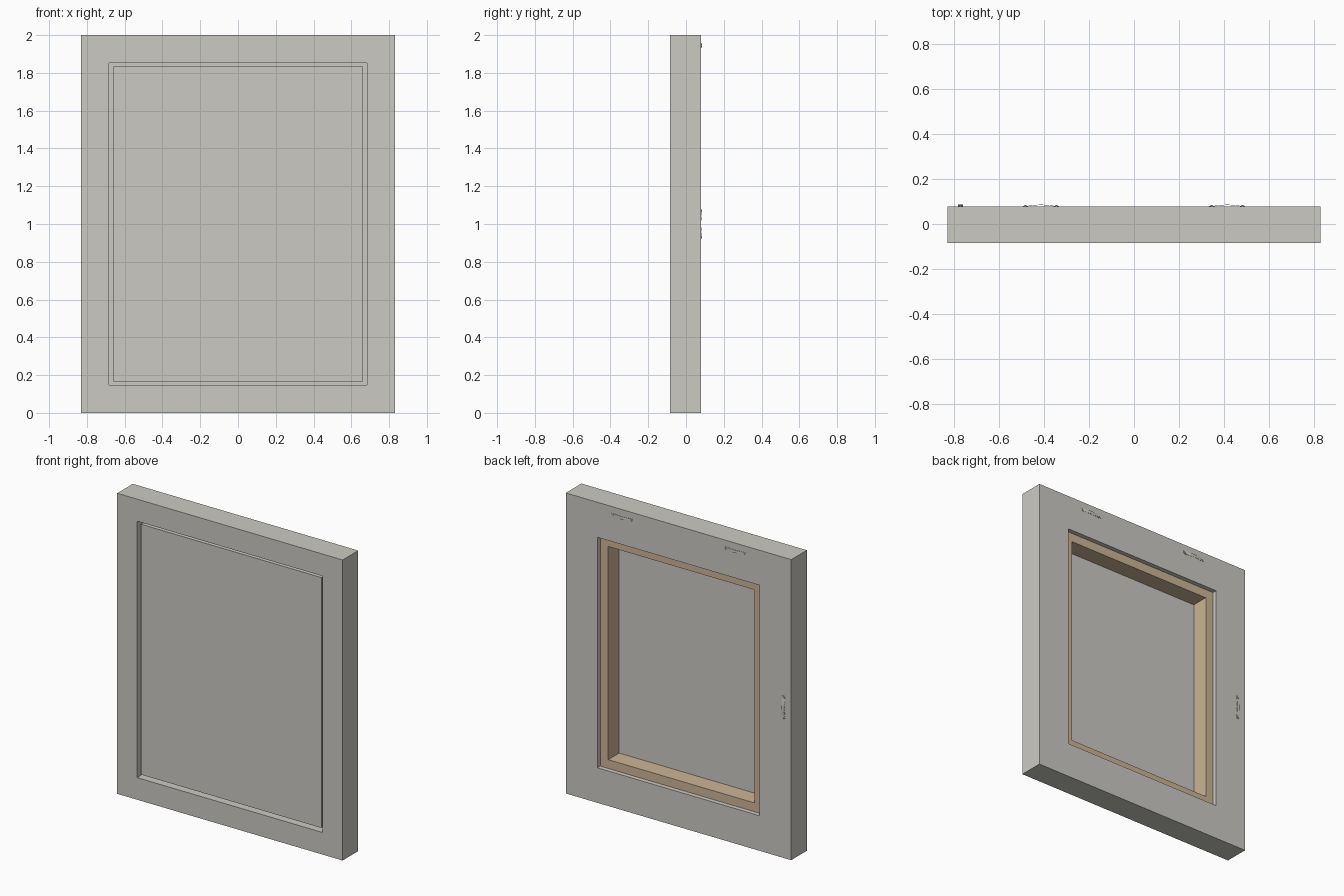
import bpy, bmesh, math
from mathutils import Matrix, Vector

if "Cube" in bpy.data.objects:
    bpy.data.objects.remove(bpy.data.objects["Cube"])

W, H = 0.83, 2.0            # half width and height of the frame
FRONT, BACK = -0.085, 0.079


def material(name, rgb):
    m = bpy.data.materials.new(name)
    m.diffuse_color = (*rgb, 1)
    m.use_nodes = True
    m.node_tree.nodes["Principled BSDF"].inputs["Base Color"].default_value = m.diffuse_color
    return m


GREY = material("warm_grey", (0.60, 0.59, 0.55))
WOOD = material("pale_wood", (0.60, 0.46, 0.30))


def finish(name, bm, mat):
    bmesh.ops.recalc_face_normals(bm, faces=bm.faces)
    me = bpy.data.meshes.new(name)
    bm.to_mesh(me)
    bm.free()
    me.materials.append(mat)
    ob = bpy.data.objects.new(name, me)
    bpy.context.collection.objects.link(ob)
    return ob


def mitred_ring(name, profile, mat):
    """Sweep a closed profile of (inset, y) points round the rectangle."""
    bm = bmesh.new()
    loops = []
    for sx, top in ((-1, 0), (1, 0), (1, 1), (-1, 1)):
        loops.append([bm.verts.new((sx * (W - i), y, H - i if top else i))
                      for i, y in profile])
    n = len(profile)
    for a in range(4):
        p, q = loops[a], loops[(a + 1) % 4]
        for k in range(n):
            j = (k + 1) % n
            bm.faces.new((p[k], p[j], q[j], q[k]))
    return finish(name, bm, mat)


def box(bm, centre, size):
    bmesh.ops.create_cube(bm, size=1, matrix=Matrix.Translation(centre)
                          @ Matrix.Diagonal((*size, 1)))


# Floater frame: thick outer wall with a thin lip behind the canvas
mitred_ring("floater_frame", [(0, FRONT), (0.147, FRONT), (0.147, 0.049),
                              (0.233, 0.049), (0.233, BACK), (0, BACK)], GREY)

# Wooden stretcher bars
mitred_ring("stretcher_bars", [(0.171, -0.067), (0.291, -0.067),
                               (0.291, 0.048), (0.171, 0.048)], WOOD)

# Canvas: wrapped edges and front sheet
mitred_ring("canvas_edges", [(0.167, -0.067), (0.171, -0.067),
                             (0.171, 0.048), (0.167, 0.048)], GREY)
bm = bmesh.new()
box(bm, (0, -0.069, H / 2), (2 * (W - 0.167), 0.004, H - 2 * 0.167))
finish("canvas_sheet", bm, GREY)


def hanger(name, centre, angle):
    """Bowed sawtooth strip with flat nailed ends."""
    bm = bmesh.new()
    steps, half, t = 12, 0.058, 0.002
    xs = [-0.08] + [-half + 2 * half * i / steps for i in range(steps + 1)] + [0.08]
    rows = []
    for k, x in enumerate(xs):
        y = 0.005 * math.cos(min(abs(x) / half, 1) * math.pi / 2)
        low = -0.011 if k % 2 else -0.007       # teeth on the lower edge
        rows.append([bm.verts.new(c) for c in
                     ((x, y, low), (x, y + t, low), (x, y + t, 0.011), (x, y, 0.011))])
    for p, q in zip(rows, rows[1:]):
        for k in range(4):
            j = (k + 1) % 4
            bm.faces.new((p[k], p[j], q[j], q[k]))
    bm.faces.new(rows[0])
    bm.faces.new(rows[-1])
    for s in (-1, 1):                            # nail heads
        bmesh.ops.create_cone(bm, cap_ends=True, segments=10, radius1=0.006,
                              radius2=0.005, depth=0.005,
                              matrix=Matrix.Translation((s * 0.069, 0.003, 0))
                              @ Matrix.Rotation(-math.pi / 2, 4, 'X'))
    bm.transform(Matrix.Translation(Vector(centre)) @ Matrix.Rotation(angle, 4, 'Y'))
    finish(name, bm, GREY)


# Two hangers on the top rail, one on the side rail
hanger("hanger_left", (-0.415, BACK, 1.945), 0)
hanger("hanger_right", (0.415, BACK, 1.945), 0)
hanger("hanger_side", (-0.774, BACK, 1.0), math.pi / 2)
